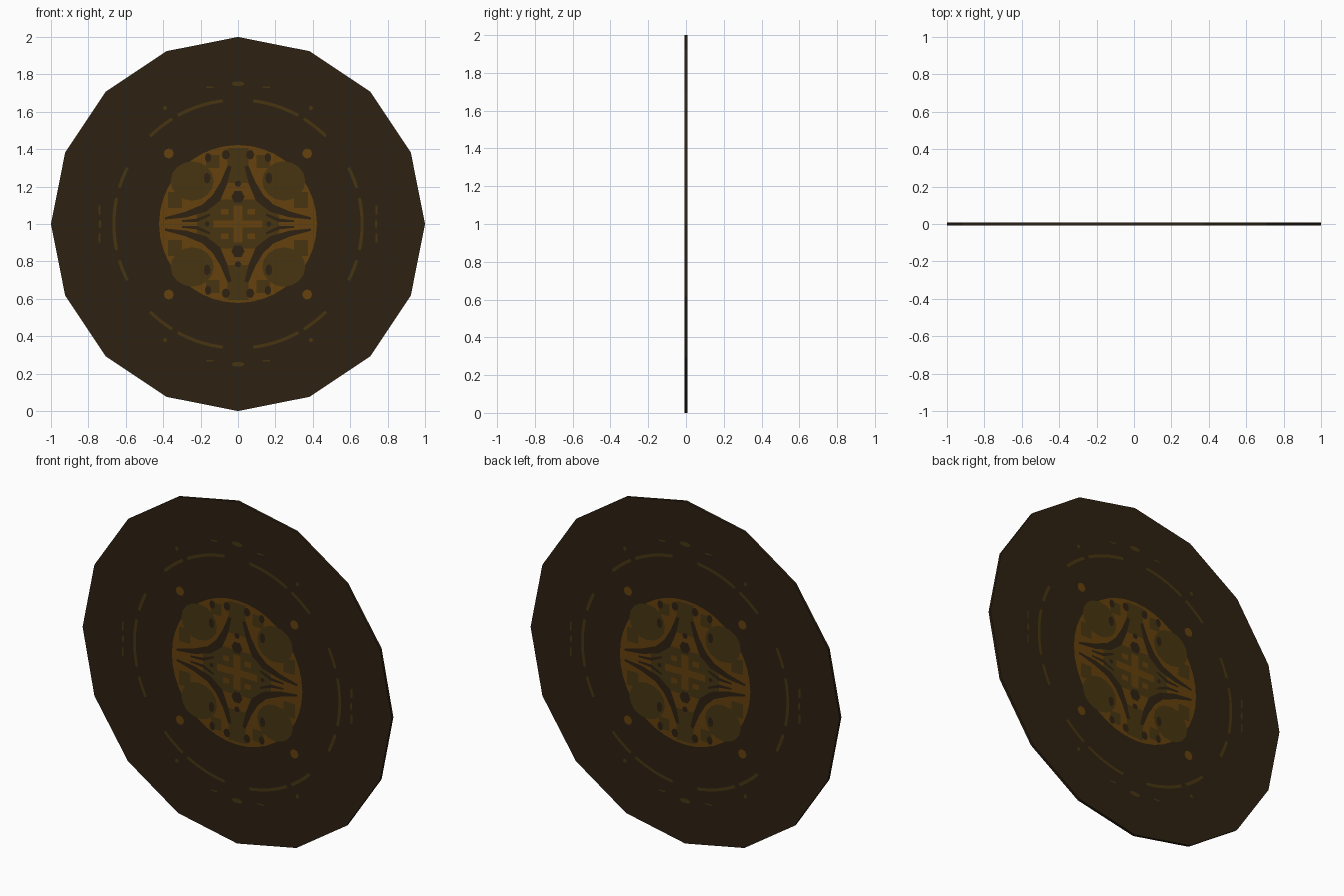
import bpy, bmesh, math
from mathutils import Vector

if "Cube" in bpy.data.objects:
    bpy.data.objects.remove(bpy.data.objects["Cube"])

HALF = 0.0075   # half thickness of the shield
STEP = 0.0007   # height of each painted layer
CZ = 1.0        # centre height


def material(name, rgb):
    m = bpy.data.materials.new(name)
    m.diffuse_color = (*rgb, 1)
    m.use_nodes = True
    m.node_tree.nodes["Principled BSDF"].inputs["Base Color"].default_value = m.diffuse_color
    return m


DARK = material("dark brown", (0.027, 0.0155, 0.0057))
OLIVE = material("olive brown", (0.063, 0.036, 0.0055))
AMBER = material("amber brown", (0.130, 0.052, 0.0040))


def finish(bm, name, mat):
    me = bpy.data.meshes.new(name)
    bm.to_mesh(me)
    bm.free()
    me.materials.append(mat)
    ob = bpy.data.objects.new(name, me)
    bpy.context.collection.objects.link(ob)
    return ob


# --- shape helpers: each returns a list of polygons in (x, z) about the centre
def ellipse(x, z, rx, rz=None, n=12):
    rz = rz or rx
    return [[(x + rx * math.cos(2 * math.pi * i / n), z + rz * math.sin(2 * math.pi * i / n)) for i in range(n)]]


def rect(x0, x1, z0, z1):
    return [[(x0, z0), (x1, z0), (x1, z1), (x0, z1)]]


def arc(cx, cz, r0, r1, a0, a1, n=8):
    out = []
    for i in range(n):
        a, b = (math.radians(a0 + (a1 - a0) * k / n) for k in (i, i + 1))
        out.append([(cx + r * math.cos(t), cz + r * math.sin(t)) for r, t in ((r0, a), (r1, a), (r1, b), (r0, b))])
    return out


def stroke(pts, widths):
    """Tapered band along a path."""
    sides = []
    for i, p in enumerate(pts):
        d = Vector(pts[min(i + 1, len(pts) - 1)]) - Vector(pts[max(i - 1, 0)])
        n = Vector((-d.y, d.x)).normalized() * widths[i] / 2
        sides.append((Vector(p) + n, Vector(p) - n))
    return [[a[0], b[0], b[1], a[1]] for a, b in zip(sides, sides[1:])]


def mirrored(polys, mx=True, mz=True):
    out = []
    for sx in ((1, -1) if mx else (1,)):
        for sz in ((1, -1) if mz else (1,)):
            out += [[(sx * p[0], sz * p[1]) for p in poly] for poly in polys]
    return out


def paint(name, polys, mat, layer):
    """Thin painted plates on the front and back of the shield."""
    bm = bmesh.new()
    for side in (-1, 1):
        y = side * (HALF + STEP * layer)
        for poly in polys:
            f = bm.faces.new([bm.verts.new((p[0], y, CZ + p[1])) for p in poly])
            f.normal_update()
            if f.normal.y * side < 0:
                f.normal_flip()
    return finish(bm, name, mat)


# --- sixteen-sided shield board
bm = bmesh.new()
bmesh.ops.create_cone(bm, cap_ends=True, segments=16, radius1=1, radius2=1, depth=2 * HALF)
for v in bm.verts:
    a = round(math.atan2(v.co.y, v.co.x) / (math.pi / 8)) * math.pi / 8
    v.co = (math.cos(a), -v.co.z, CZ + math.sin(a))
bmesh.ops.recalc_face_normals(bm, faces=bm.faces[:])
finish(bm, "shield_board", DARK)

# --- broken outer ring and dashes
ring = []
for a0, a1 in ((0, 12), (17, 27), (45, 58), (61, 83)):
    ring += arc(0, 0, 0.655, 0.672, a0, a1)
ring += ellipse(0.39, 0.62, 0.012, n=6)
ring += rect(0.13, 0.17, 0.727, 0.735) + rect(0.735, 0.745, 0.05, 0.10)
paint("broken_ring", mirrored(ring), OLIVE, 1)
paint("end_marks", mirrored(ellipse(0, 0.75, 0.034, 0.013), mx=False)
      + mirrored(ellipse(0.738, 0, 0.007, 0.022), mz=False), OLIVE, 1)

# --- studs around the medallion
paint("corner_studs", mirrored(ellipse(0.37, 0.377, 0.027, n=8)), AMBER, 1)

# --- central medallion
paint("medallion", ellipse(0, 0, 0.422, n=40), AMBER, 1)

# olive corner rounds, top and bottom panels and inner field
rounds = ellipse(0.245, 0.23, 0.115, 0.105, 16) + rect(0.30, 0.375, 0.085, 0.17)
rounds += rect(0.10, 0.17, 0.30, 0.37)
paint("corner_rounds", mirrored(rounds), OLIVE, 2)
paint("end_panels", mirrored(rect(-0.055, 0.055, 0.22, 0.405), mx=False), OLIVE, 2)
paint("inner_field", [[(-0.22, -0.05), (-0.09, -0.13), (0.09, -0.13), (0.22, -0.05),
                       (0.22, 0.05), (0.09, 0.13), (-0.09, 0.13), (-0.22, 0.05)]], OLIVE, 2)

# dark curved star arms
arms = stroke([(0.39, 0.03), (0.28, 0.05), (0.18, 0.085), (0.115, 0.14), (0.075, 0.22), (0.045, 0.31)],
              [0.012, 0.03, 0.042, 0.05, 0.036, 0.022])
arms += stroke([(0.30, 0.015), (0.22, 0.02), (0.15, 0.05)], [0.01, 0.018, 0.012])
paint("star_arms", mirrored(arms), DARK, 3)

# dark spots
spots = ellipse(0.065, 0.37, 0.022, 0.026, 8) + ellipse(0.16, 0.355, 0.018, 0.025, 8)
spots += ellipse(0.165, 0.245, 0.018, 0.03, 8)
paint("dark_spots", mirrored(spots), DARK, 3)
paint("axis_spots", mirrored(ellipse(0, 0.145, 0.036, n=6) + ellipse(0, 0.215, 0.018, n=6), mx=False)
      + mirrored(ellipse(0.165, 0, 0.014, n=6), mz=False), DARK, 3)

# amber cross in the middle
cross = rect(-0.13, 0.13, -0.02, 0.02) + rect(-0.024, 0.024, 0.02, 0.10) + rect(-0.024, 0.024, -0.10, -0.02)
paint("centre_cross", cross, AMBER, 3)
paint("cross_tips", mirrored(rect(0.05, 0.09, 0.05, 0.08)), AMBER, 3)
